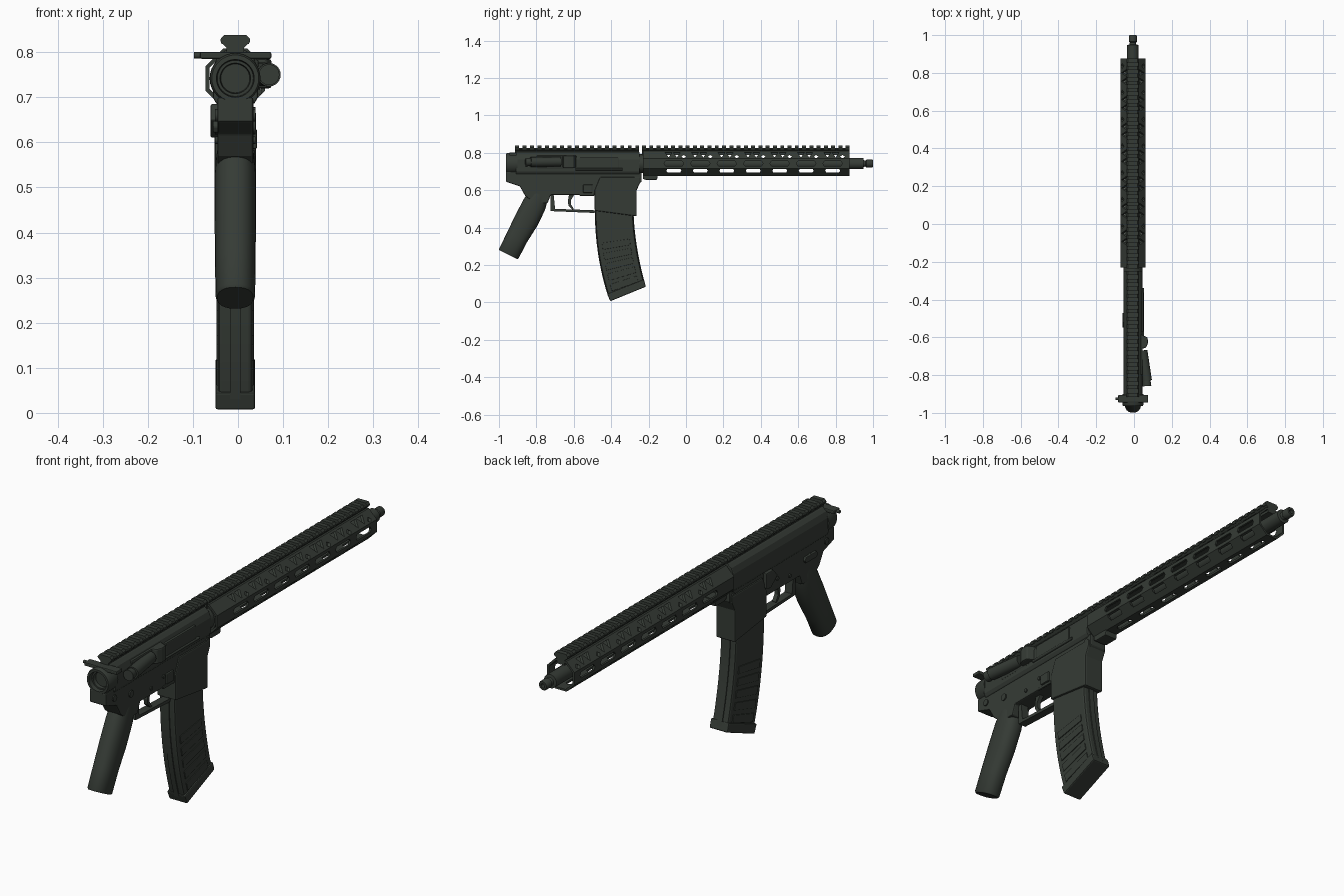
import bpy, bmesh, math
from mathutils import Vector

if "Cube" in bpy.data.objects:
    bpy.data.objects.remove(bpy.data.objects["Cube"], do_unlink=True)

CX = -0.006   # centre plane
BORE = 0.742  # barrel height

metal = bpy.data.materials.new("dark_green_grey")
metal.use_nodes = True
COLOUR = (0.036, 0.044, 0.036, 1)
metal.diffuse_color = COLOUR
metal.node_tree.nodes["Principled BSDF"].inputs["Base Color"].default_value = COLOUR


def finish(name, bm, bevel=0, smooth=False):
    bmesh.ops.recalc_face_normals(bm, faces=bm.faces)
    mesh = bpy.data.meshes.new(name)
    bm.to_mesh(mesh)
    bm.free()
    mesh.materials.append(metal)
    ob = bpy.data.objects.new(name, mesh)
    bpy.context.collection.objects.link(ob)
    if bevel:
        mod = ob.modifiers.new("Bevel", "BEVEL")
        mod.width, mod.segments, mod.limit_method = bevel, 2, "ANGLE"
    if smooth:
        activate(ob)
        bpy.ops.object.shade_smooth_by_angle(angle=math.radians(40))
    return ob


def activate(ob):
    bpy.ops.object.select_all(action="DESELECT")
    ob.select_set(True)
    bpy.context.view_layer.objects.active = ob


def skin(bm, rings, caps=True):
    """Join rings of points into a closed tube."""
    rows = [[bm.verts.new(p) for p in ring] for ring in rings]
    n = len(rows[0])
    for a, b in zip(rows, rows[1:]):
        for i in range(n):
            j = (i + 1) % n
            bm.faces.new((a[i], a[j], b[j], b[i]))
    if caps:
        bm.faces.new(rows[0][::-1])
        bm.faces.new(rows[-1])
    return rows


def add_side(bm, pts, x0, x1):
    """Outline in y, z pushed across x, relative to the centre plane."""
    skin(bm, [[(CX + x, y, z) for y, z in pts] for x in (x0, x1)])


def side(name, pts, x0, x1, bevel=0):
    bm = bmesh.new()
    add_side(bm, pts, x0, x1)
    return finish(name, bm, bevel)


def along(name, pts, y0, y1, bevel=0):
    """Outline in x, z pushed along y."""
    bm = bmesh.new()
    skin(bm, [[(CX + x, y, z) for x, z in pts] for y in (y0, y1)])
    return finish(name, bm, bevel)


def rect(a0, a1, b0, b1):
    return [(a0, b0), (a1, b0), (a1, b1), (a0, b1)]


def rod(name, p0, p1, r0, r1=None, n=24):
    p0, p1 = Vector(p0), Vector(p1)
    turn = (p1 - p0).to_track_quat("Z", "Y")
    bm = bmesh.new()
    skin(bm, [[p + turn @ Vector((r * math.cos(t * math.tau / n), r * math.sin(t * math.tau / n), 0))
               for t in range(n)] for p, r in ((p0, r0), (p1, r1 or r0))])
    return finish(name, bm, smooth=True)


def mirrored(half):
    """Complete an x, z outline from its +x half."""
    return half + [(-x, z) for x, z in reversed(half)]


def lathe(name, profile, n=32):
    """Closed profile of (y, radius) turned around the bore."""
    bm = bmesh.new()
    rings = [[(CX + r * math.cos(t * math.tau / n), y, BORE + r * math.sin(t * math.tau / n))
              for t in range(n)] for y, r in profile]
    skin(bm, rings)
    return finish(name, bm, smooth=True)


def octagon(r):
    return [(r / math.cos(math.pi / 8) * math.cos(math.pi / 8 + i * math.pi / 4),
             BORE + r / math.cos(math.pi / 8) * math.sin(math.pi / 8 + i * math.pi / 4))
            for i in range(8)]


# Hollow eight-sided handguard
Y0, Y1, PITCH = -0.23, 0.875, 0.1415
bm = bmesh.new()
rings = [[(CX + x, y, z) for x, z in octagon(r)]
         for r, y in ((0.066, Y0), (0.066, Y1), (0.057, Y1), (0.057, Y0), (0.066, Y0))]
skin(bm, rings, caps=False)
bmesh.ops.remove_doubles(bm, verts=bm.verts, dist=0.0001)
handguard = finish("handguard", bm)


# Cutters for the slots and triangular lightening holes
def slot(y, z, length, h):
    c = h * 0.6
    return [(y - length, z), (y - length + c, z - h), (y + length - c, z - h),
            (y + length, z), (y + length - c, z + h), (y - length + c, z + h)]


bm = bmesh.new()
for i in range(8):
    y = -0.065 + i * PITCH
    if i < 7:
        add_side(bm, slot(y, BORE, 0.052, 0.013), -0.1, 0.1)
    if i < 7:
        add_side(bm, slot(y, 0.704, 0.04, 0.010), -0.1, 0.1)
        skin(bm, [[(CX + x - BORE, yy, z) for yy, x in slot(y, BORE, 0.045, 0.012)]
                  for z in (0.64, 0.69)])
    for dy in (-0.028, 0.016):
        if y + dy < 0.84:
            add_side(bm, [(y + dy - 0.019, 0.801), (y + dy + 0.019, 0.801), (y + dy, 0.775)], -0.1, 0.1)
    if i < 7:
        add_side(bm, [(y + 0.04, 0.779), (y + 0.053, 0.77), (y + 0.066, 0.779), (y + 0.053, 0.788)], -0.1, 0.1)
cutter = finish("slot_cutter", bm)
cutter.hide_render = True
cut = handguard.modifiers.new("Slots", "BOOLEAN")
cut.operation, cut.solver, cut.object = "DIFFERENCE", "EXACT", cutter
activate(handguard)
bpy.ops.object.modifier_apply(modifier="Slots")
bpy.data.objects.remove(cutter, do_unlink=True)


# Toothed top rails
def rail(name, y0, y1, floor):
    along(name + "_base", mirrored([(0.019, floor), (0.019, 0.810), (0.030, 0.820), (0.030, 0.824)]), y0, y1)
    tooth = along(name + "_teeth", mirrored([(0.030, 0.818), (0.033, 0.825), (0.033, 0.829), (0.025, 0.838)]),
                  y0, y0 + 0.021)
    count = int((y1 - y0 - 0.021) / 0.0385) + 1
    arr = tooth.modifiers.new("Repeat", "ARRAY")
    arr.use_relative_offset, arr.use_constant_offset = False, True
    arr.constant_offset_displace = (0, (y1 - y0 - 0.021) / (count - 1), 0)
    arr.count = count


rail("handguard_rail", -0.235, 0.875, 0.788)
rail("receiver_rail", -0.915, -0.25, 0.79)

# Barrel with stepped tip
lathe("barrel", [(-0.3, 0.03), (0.948, 0.03), (0.95, 0.018), (0.96, 0.016), (0.965, 0.021),
                 (0.995, 0.021), (1.0, 0.018), (1.0, 0.009), (0.97, 0.009)])
lathe("barrel_nut", [(-0.26, 0.05), (-0.225, 0.05), (-0.225, 0.057), (-0.2, 0.057)])
side("handguard_clamp", [(-0.23, 0.69), (-0.23, 0.66), (-0.215, 0.655), (-0.155, 0.655), (-0.148, 0.69)],
     -0.03, 0.03, 0.004)

# Upper receiver and rear ring
along("upper_receiver", mirrored([(0.042, 0.685), (0.05, 0.70), (0.05, 0.765), (0.04, 0.79), (0.022, 0.805)]),
      -0.91, -0.248, 0.004)
lathe("rear_ring", [(-0.90, 0.056), (-0.955, 0.056), (-0.963, 0.052), (-0.963, 0.042),
                    (-0.945, 0.040), (-0.945, 0.034), (-0.93, 0.032)])
side("charging_handle", rect(-0.945, -0.905, 0.785, 0.801), -0.078, 0.08, 0.004)
rod("charging_latch", (-0.098, -0.926, 0.793), (-0.08, -0.926, 0.793), 0.007, n=12)

# Forward assist, deflector and port cover on the model's left
rod("forward_assist", (0.045, -0.67, 0.752), (0.069, -0.83, 0.75), 0.026)
rod("forward_assist_button", (0.066, -0.82, 0.75), (0.069, -0.858, 0.75), 0.020, 0.023)
side("assist_housing", rect(-0.8, -0.6, 0.715, 0.785), 0.03, 0.052, 0.006)
bm = bmesh.new()
skin(bm, [[(CX + x, y, z) for x, y in ((0.03, -0.665), (0.07, -0.655), (0.08, -0.63), (0.078, -0.60), (0.03, -0.58))]
          for z in (0.72, 0.785)])
finish("case_deflector", bm, 0.005)
side("port_cover", rect(-0.57, -0.36, 0.715, 0.775), 0.04, 0.056, 0.004)
rod("port_hinge", (0.048, -0.59, 0.712), (0.048, -0.34, 0.712), 0.006, n=10)

# Lower receiver and magazine well
side("lower_receiver", [(-0.963, 0.70), (-0.963, 0.645), (-0.888, 0.62), (-0.86, 0.57), (-0.81, 0.53),
                        (-0.74, 0.53), (-0.723, 0.575), (-0.45, 0.575), (-0.3, 0.60), (-0.237, 0.645),
                        (-0.237, 0.695)], -0.040, 0.040, 0.005)
side("magazine_well", [(-0.488, 0.60), (-0.488, 0.49), (-0.264, 0.46), (-0.264, 0.60), (-0.245, 0.64),
                       (-0.245, 0.67), (-0.46, 0.67)], -0.046, 0.046, 0.006)

# Trigger group
side("trigger_guard", [(-0.725, 0.58), (-0.725, 0.488), (-0.49, 0.478), (-0.48, 0.492), (-0.70, 0.50),
                       (-0.708, 0.58)], -0.018, 0.018)
side("trigger", [(-0.625, 0.58), (-0.632, 0.54), (-0.628, 0.515), (-0.605, 0.495), (-0.60, 0.50),
                 (-0.616, 0.525), (-0.616, 0.545), (-0.595, 0.58)], -0.009, 0.009)

# Small controls and pins on both sides
side("magazine_release", rect(-0.55, -0.50, 0.585, 0.63), 0.035, 0.048, 0.004)
side("release_fence", rect(-0.57, -0.49, 0.57, 0.583), 0.035, 0.044, 0.003)
side("bolt_catch", [(-0.55, 0.65), (-0.50, 0.61), (-0.47, 0.62), (-0.47, 0.685), (-0.52, 0.685)],
     -0.055, -0.035, 0.004)
side("selector_lever", slot(-0.79, 0.635, 0.045, 0.013), -0.05, -0.035, 0.003)
for label, y, z, r in (("rear_pin", -0.905, 0.66, 0.014), ("front_pin", -0.262, 0.665, 0.013),
                       ("hammer_pin", -0.565, 0.625, 0.008), ("trigger_pin", -0.65, 0.605, 0.008),
                       ("selector_pin", -0.79, 0.635, 0.015)):
    rod(label, (CX - 0.045, y, z), (CX + 0.045, y, z), r, n=16)

# Raked grip, oval in section
axis, across = Vector((0, 0.44, 0.9)), Vector((0, 0.9, -0.44))
bm = bmesh.new()
rings = []
for y, z, depth, width in ((-0.95, 0.255, 0.054, 0.040), (-0.947, 0.261, 0.058, 0.044), (-0.905, 0.345, 0.059, 0.045),
                           (-0.855, 0.435, 0.065, 0.046), (-0.812, 0.52, 0.064, 0.046),
                           (-0.79, 0.57, 0.056, 0.042), (-0.775, 0.61, 0.045, 0.034)):
    ring = []
    for t in range(24):
        c, s = math.cos(t * math.tau / 24), math.sin(t * math.tau / 24)
        c, s = (math.copysign(abs(v) ** 0.85, v) for v in (c, s))
        ring.append(Vector((CX + width * c, y, z)) + across * depth * s)
    rings.append(ring)
skin(bm, rings)
finish("grip", bm, smooth=True)


# Curved magazine: rear and front edges follow matching bends
def mag_edge(t):
    rear = Vector((-0.484 + 0.072 * t ** 2.2, 0.52 - 0.49 * t))
    front = Vector((-0.285 + 0.062 * t ** 1.9, 0.52 - 0.42 * t))
    return rear, front


steps = [mag_edge(i / 12) for i in range(13)]
side("magazine", [r for r, f in steps] + [f for r, f in reversed(steps)], -0.038, 0.038, 0.009)
side("magazine_spine", [r + Vector((-0.004, 0)) for r, f in steps] +
     [f + Vector((0.004, 0)) for r, f in reversed(steps)], -0.012, 0.012)
side("magazine_base", [(-0.421, 0.045), (-0.405, 0.006), (-0.214, 0.084), (-0.226, 0.122)], -0.044, 0.044, 0.005)

# Slanted ribs on the magazine sides
bm = bmesh.new()
for i in range(5):
    t = 0.42 + i * 0.115
    (ra, fa), (rb, fb) = mag_edge(t), mag_edge(t + 0.075)
    pts = [ra.lerp(fa, 0.12), ra.lerp(fa, 0.86), rb.lerp(fb, 0.86), rb.lerp(fb, 0.12)]
    add_side(bm, pts, 0.036, 0.0415)
    add_side(bm, pts, -0.0415, -0.036)
finish("magazine_ribs", bm, 0.002)
